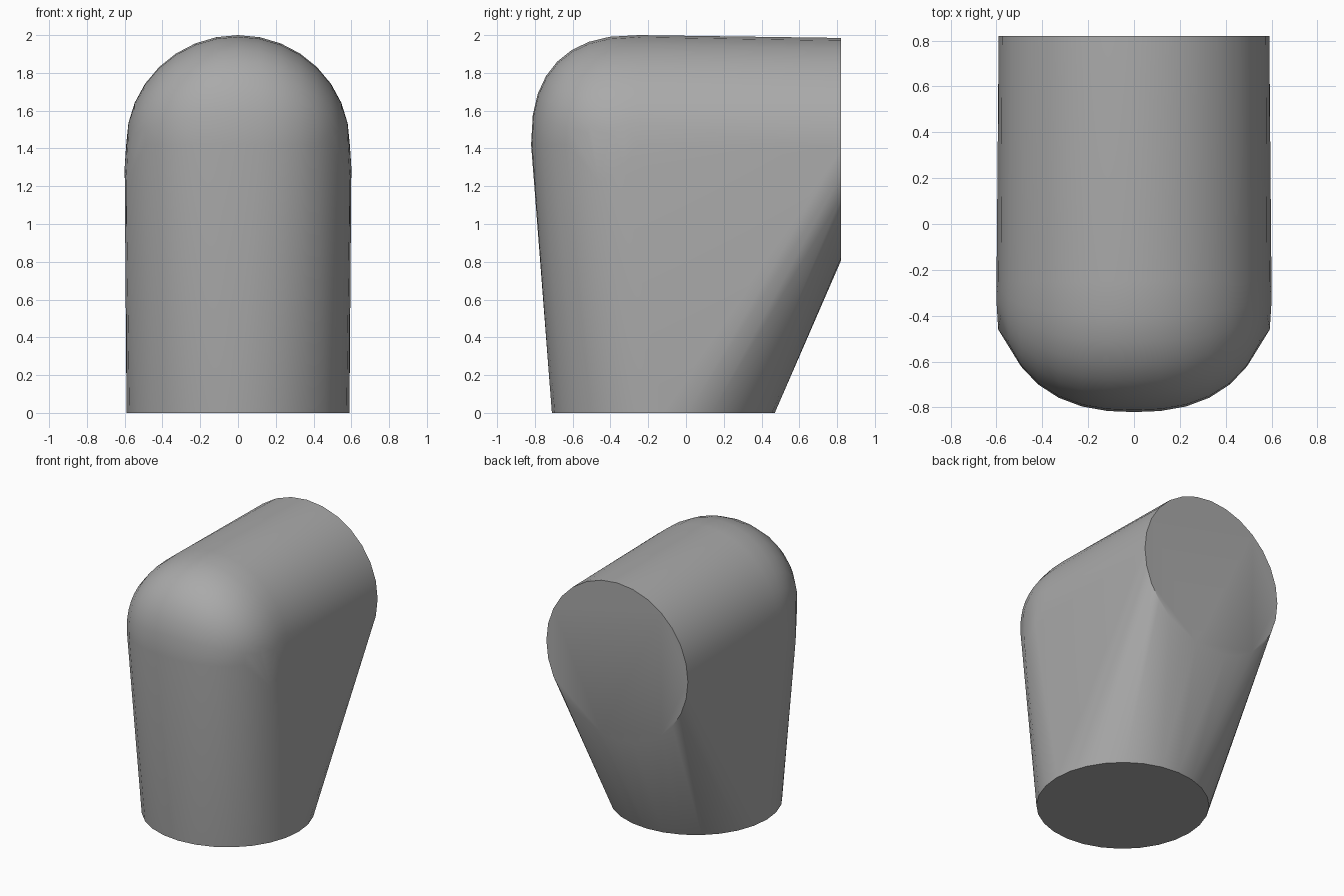
import bpy, bmesh
from math import sin, cos, pi, radians

cube = bpy.data.objects.get("Cube")
if cube:
    bpy.data.objects.remove(cube, do_unlink=True)

SIDES = 28
R = 0.59

grey = bpy.data.materials.new("plain grey")
grey.use_nodes = True
colour = (0.4, 0.4, 0.4, 1)
grey.diffuse_color = colour
grey.node_tree.nodes["Principled BSDF"].inputs["Base Color"].default_value = colour


def ring(place):
    """Points of a circle, set in space by place(a, b)."""
    return [place(R * cos(2 * pi * i / SIDES), R * sin(2 * pi * i / SIDES))
            for i in range(SIDES)]


# Round openings: one on the ground, one facing the back
points = ring(lambda a, b: (a, b - 0.12, 0))
points += ring(lambda a, b: (a, 0.82, b + 1.395))

# Rounded shoulder of the bend: fuller towards the front than a ball
STEPS = 8
for i in range(-STEPS, STEPS + 1):
    s = sin(i / STEPS * pi / 2)
    depth = 0.57 * max(0, 1 - abs(s) ** 2.4) ** (1 / 2.4)
    height = 0.58 * max(0, 1 - s * s) ** 0.5
    for j in range(STEPS + 1):
        t = j / STEPS * pi / 2
        u, v = max(0, cos(t)) ** 0.8, sin(t) ** 0.8
        points.append((0.592 * s, -0.25 - depth * u, 1.42 + height * v))

# Side corners of the bend
for side in (-1, 1):
    points += [(side * 0.6, -0.33, 1.3), (side * 0.592, -0.46, 1.22)]

# Tight skin around the bend and both openings
bm = bmesh.new()
for p in points:
    bm.verts.new(p)
bmesh.ops.remove_doubles(bm, verts=bm.verts, dist=0.004)
hull = bmesh.ops.convex_hull(bm, input=bm.verts)
loose = [v for v in bm.verts if not v.link_faces]
bmesh.ops.delete(bm, geom=loose, context='VERTS')
bmesh.ops.dissolve_limit(bm, angle_limit=radians(0.5), verts=bm.verts, edges=bm.edges)
bmesh.ops.recalc_face_normals(bm, faces=bm.faces)

mesh = bpy.data.meshes.new("elbow_hull")
bm.to_mesh(mesh)
bm.free()
mesh.materials.append(grey)
elbow = bpy.data.objects.new("elbow_hull", mesh)
bpy.context.collection.objects.link(elbow)

bpy.ops.object.select_all(action='DESELECT')
elbow.select_set(True)
bpy.context.view_layer.objects.active = elbow
bpy.ops.object.shade_smooth_by_angle(angle=radians(40))
